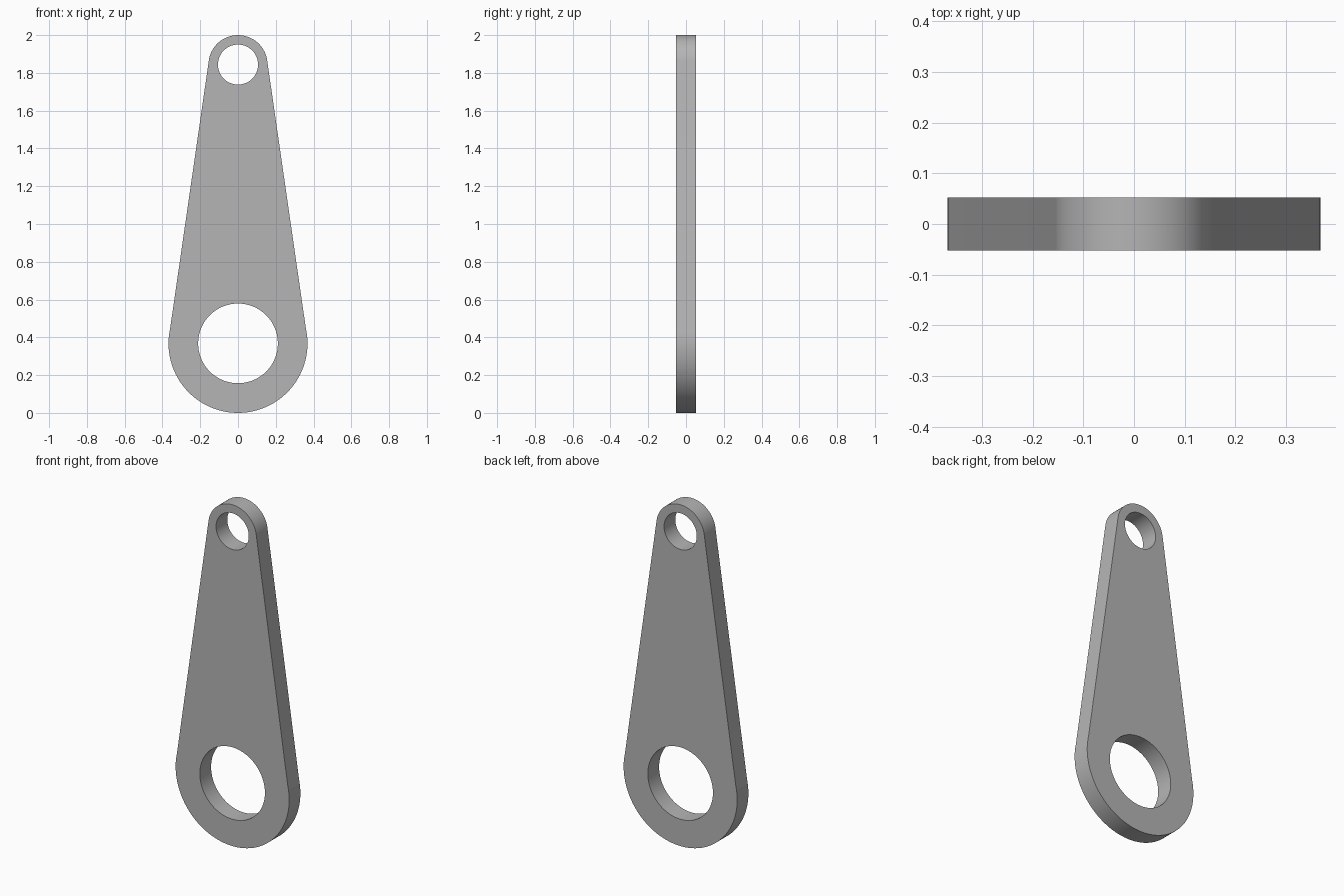
import bpy
import bmesh
import math
from mathutils import Vector

cube = bpy.data.objects.get("Cube")
if cube:
    bpy.data.objects.remove(cube, do_unlink=True)

THICK = 0.104
BIG_R, BIG_HOLE = 0.368, 0.211
SMALL_R, SMALL_HOLE = 0.156, 0.106
BIG_Z, SMALL_Z = BIG_R, 2 - SMALL_R


def arc(radius, z, start, end, steps):
    """Points on an arc in the front plane, angles from +x towards +z."""
    angles = [start + (end - start) * i / steps for i in range(steps + 1)]
    return [Vector((radius * math.cos(a), -THICK / 2, z + radius * math.sin(a))) for a in angles]


def add_loop(bm, points):
    verts = [bm.verts.new(p) for p in points]
    return [bm.edges.new((v, verts[i - 1])) for i, v in enumerate(verts)]


# Steel colour
steel = bpy.data.materials.new("grey steel")
steel.use_nodes = True
grey = (0.46, 0.46, 0.46, 1)
steel.diffuse_color = grey
steel.node_tree.nodes["Principled BSDF"].inputs["Base Color"].default_value = grey

# Tapered outline: small arc over the top, large arc under the bottom
low, high = 0.22, 0.12
outline = arc(SMALL_R, SMALL_Z, high, math.pi - high, 48)
outline += arc(BIG_R, BIG_Z, math.pi - low, 2 * math.pi + low, 72)

# Flat plate with two round holes, extruded to its thickness
bm = bmesh.new()
edges = add_loop(bm, outline)
for radius, z in ((BIG_HOLE, BIG_Z), (SMALL_HOLE, SMALL_Z)):
    edges += add_loop(bm, arc(radius, z, 0, 2 * math.pi, 72)[:-1])
bmesh.ops.triangle_fill(bm, edges=edges, use_beauty=True, normal=(0, -1, 0))
result = bmesh.ops.extrude_face_region(bm, geom=bm.faces[:], use_keep_orig=True)
moved = [g for g in result["geom"] if isinstance(g, bmesh.types.BMVert)]
bmesh.ops.translate(bm, verts=moved, vec=(0, THICK, 0))
bmesh.ops.recalc_face_normals(bm, faces=bm.faces[:])

mesh = bpy.data.meshes.new("link_plate")
bm.to_mesh(mesh)
bm.free()
mesh.materials.append(steel)
plate = bpy.data.objects.new("link_plate", mesh)
bpy.context.collection.objects.link(plate)

# Smooth rims with crisp edges
bpy.ops.object.select_all(action="DESELECT")
plate.select_set(True)
bpy.context.view_layer.objects.active = plate
bpy.ops.object.shade_smooth_by_angle(angle=math.radians(30))
